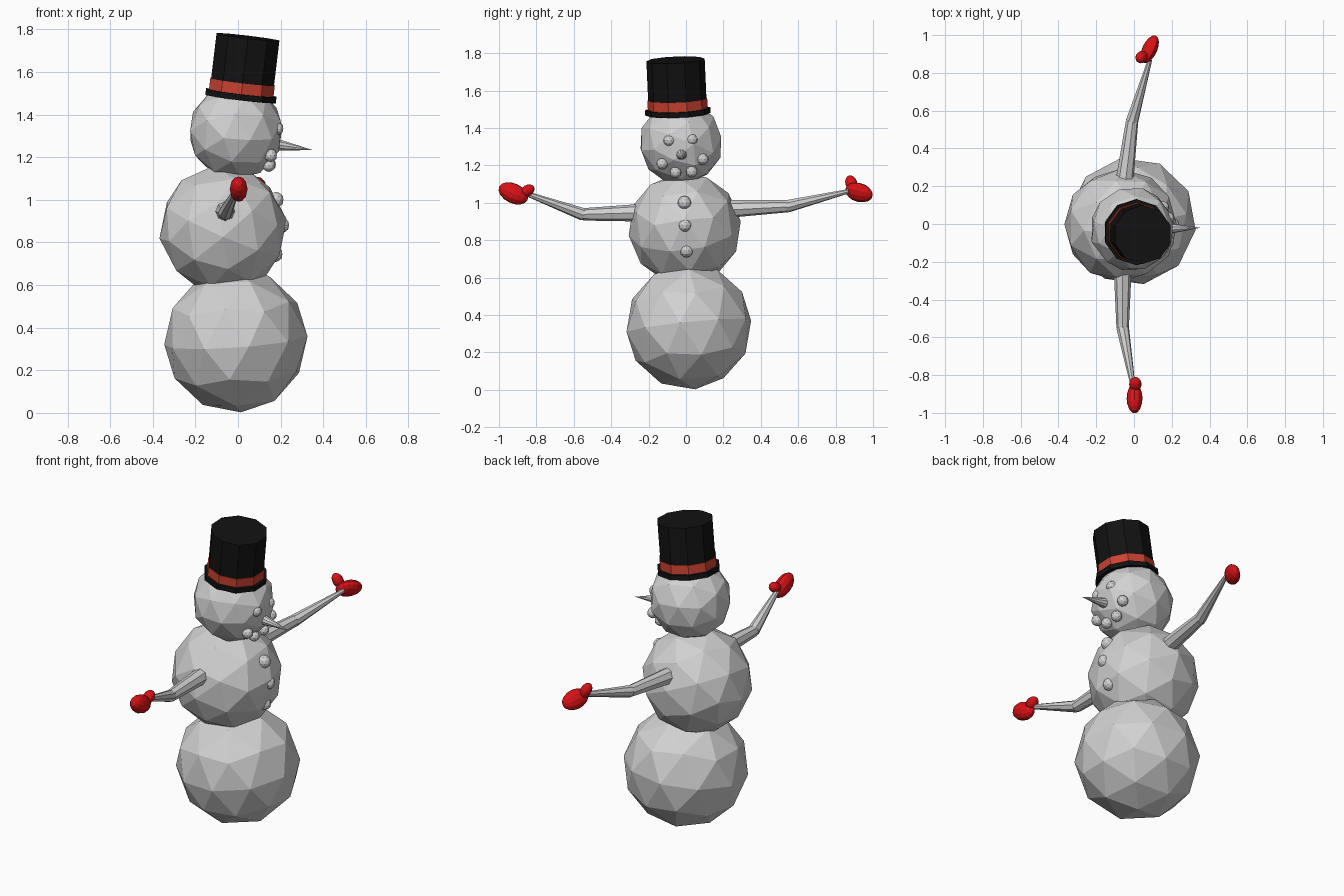
import bpy
from math import radians
from mathutils import Vector

if "Cube" in bpy.data.objects:
    bpy.data.objects.remove(bpy.data.objects["Cube"])


def material(name, r, g, b):
    m = bpy.data.materials.new(name)
    m.diffuse_color = (r, g, b, 1)
    m.use_nodes = True
    m.node_tree.nodes["Principled BSDF"].inputs["Base Color"].default_value = m.diffuse_color
    return m


SNOW = material("snow_grey", 0.64, 0.64, 0.64)
BLACK = material("hat_black", 0.006, 0.006, 0.006)
BAND = material("band_red", 0.6, 0.055, 0.03)
RED = material("mitten_red", 0.7, 0.006, 0.008)


def finish(name, mat):
    o = bpy.context.object
    o.name = name
    o.data.materials.append(mat)
    return o


def ball(name, centre, r, mat=SNOW, rot=(0, 0, 0), sub=2):
    bpy.ops.mesh.primitive_ico_sphere_add(subdivisions=sub, radius=r, location=centre,
                                          rotation=[radians(a) for a in rot])
    return finish(name, mat)


def tube(name, a, b, r1, r2, sides, mat, spin=0):
    a, b = Vector(a), Vector(b)
    bpy.ops.mesh.primitive_cone_add(vertices=sides, radius1=r1, radius2=r2,
                                    depth=(b - a).length, location=(a + b) / 2)
    o = finish(name, mat)
    o.rotation_mode = 'QUATERNION'
    o.rotation_quaternion = Vector((0, 0, 1)).rotation_difference(b - a)
    return o


def blob(name, centre, axis, radii):
    # ellipsoid whose local z follows the given axis
    bpy.ops.mesh.primitive_uv_sphere_add(segments=12, ring_count=8, radius=1, location=centre)
    o = finish(name, RED)
    o.scale = radii
    o.rotation_mode = 'QUATERNION'
    o.rotation_quaternion = Vector((0, 0, 1)).rotation_difference(Vector(axis))
    return o


# Three faceted snowballs
ball("bottom_snowball", (-0.01, 0.015, 0.34), 0.34, rot=(5, -5, 10))
ball("middle_snowball", (-0.07, -0.007, 0.863), 0.302, rot=(20, 14, 40))
ball("head", (-0.01, -0.027, 1.32), 0.225, rot=(-12, 18, 70))

# Eyes, mouth stones and buttons on the +x side
for i, p in enumerate([(0.183, -0.09, 1.333), (0.183, 0.032, 1.337)]):
    ball(f"eye_{i}", p, 0.031)
for i, p in enumerate([(0.153, -0.128, 1.208), (0.145, -0.056, 1.162),
                       (0.148, 0.03, 1.166), (0.155, 0.09, 1.233)]):
    ball(f"mouth_stone_{i}", p, 0.031)
for i, p in enumerate([(0.178, -0.008, 1.0), (0.204, -0.006, 0.88), (0.173, 0.002, 0.744)]):
    ball(f"button_{i}", p, 0.037)

# Nose
tube("nose", (0.14, -0.025, 1.264), (0.35, -0.02, 1.234), 0.037, 0, 10, SNOW)

# Tilted top hat: brim, crown and band
base, up = Vector((0.012, -0.043, 1.474)), Vector((0.12, -0.045, 1)).normalized()
for name, h0, h1, r, mat in [("hat_brim", 0, 0.028, 0.175, BLACK),
                             ("hat_crown", 0.02, 0.292, 0.156, BLACK),
                             ("hat_band", 0.027, 0.08, 0.16, BAND)]:
    tube(name, base + up * h0, base + up * h1, r, r, 10, mat)

# Arms: upper and lower tapered sticks with an elbow
arms = {"right": [(-0.06, -0.2, 0.948), (-0.06, -0.55, 0.938), (-0.003, -0.87, 1.055)],
        "left": [(-0.055, 0.19, 0.965), (-0.01, 0.545, 0.982), (0.085, 0.87, 1.062)]}
for side, (s, e, w) in arms.items():
    tube(f"{side}_upper_arm", s, e, 0.049, 0.033, 8, SNOW)
    tube(f"{side}_forearm", e, w, 0.034, 0.012, 8, SNOW)
    ball(f"{side}_elbow", e, 0.032, sub=1)

# Mittens with thumbs
blob("right_mitten", (0.003, -0.923, 1.05), (0, -0.9, 0.42), (0.042, 0.053, 0.084))
blob("right_thumb", (0.007, -0.848, 1.065), (0, 0.8, 0.5), (0.033, 0.03, 0.041))
blob("left_mitten", (0.083, 0.925, 1.055), (0.4, 0.9, -0.2), (0.036, 0.055, 0.08))
blob("left_thumb", (0.04, 0.884, 1.105), (-0.4, -0.3, 0.9), (0.03, 0.032, 0.045))
